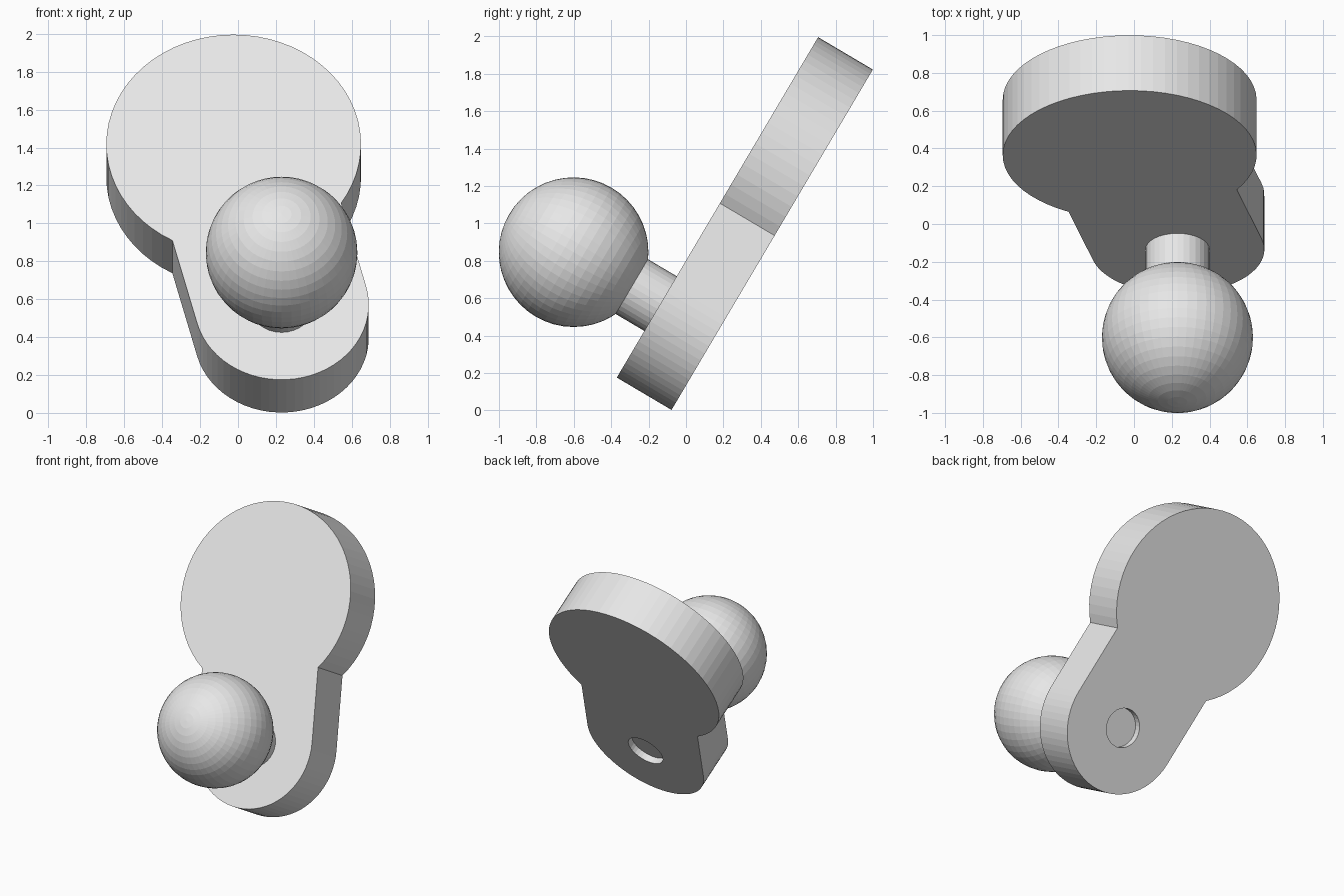
import bpy, bmesh
from math import atan2, asin, cos, sin, pi, radians, hypot
from mathutils import Matrix, Vector

cube = bpy.data.objects.get("Cube")
if cube:
    bpy.data.objects.remove(cube)

grey = bpy.data.materials.new("plain_grey")
grey.use_nodes = True
grey.diffuse_color = (0.8, 0.8, 0.8, 1)
grey.node_tree.nodes["Principled BSDF"].inputs["Base Color"].default_value = (0.8, 0.8, 0.8, 1)

# Shared tilted frame: origin on the front face at the small end, z out of the plate
FRAME = Matrix.Translation((0.23, -0.136, 0.571)) @ Matrix.Rotation(radians(59.4), 4, "X")
SMALL_R, BIG_R, THICK = 0.46, 0.672, 0.34
BIG = Vector((-0.253, 0.983))


def add_object(name, bm):
    bmesh.ops.recalc_face_normals(bm, faces=bm.faces)
    mesh = bpy.data.meshes.new(name)
    bm.to_mesh(mesh)
    bm.free()
    mesh.materials.append(grey)
    obj = bpy.data.objects.new(name, mesh)
    bpy.context.collection.objects.link(obj)
    obj.matrix_world = FRAME
    return obj


def cylinder(name, radius, z0, z1, sides=32):
    bm = bmesh.new()
    bmesh.ops.create_cone(bm, cap_ends=True, segments=sides, radius1=radius, radius2=radius,
                          depth=z1 - z0, matrix=Matrix.Translation((0, 0, (z0 + z1) / 2)))
    return add_object(name, bm)


def arc(centre, radius, start, end, steps):
    angles = [start + (end - start) * i / steps for i in range(steps + 1)]
    return [(centre[0] + radius * cos(a), centre[1] + radius * sin(a)) for a in angles]


# Plate: large disc joined to a straight-sided rounded tab
axis = atan2(BIG.y, BIG.x)
half_gap = asin(SMALL_R / BIG_R)
outline = arc((0, 0), SMALL_R, axis + pi / 2, axis + 3 * pi / 2, 32)
outline += arc(BIG, BIG_R, axis - pi + half_gap, axis + pi - half_gap, 49)
bm = bmesh.new()
face = bm.faces.new([bm.verts.new((x, y, 0)) for x, y in outline])
side = bmesh.ops.extrude_face_region(bm, geom=[face])
bmesh.ops.translate(bm, vec=(0, 0, -THICK),
                    verts=[v for v in side["geom"] if isinstance(v, bmesh.types.BMVert)])
plate = add_object("plate", bm)

# Shallow round recess in the back of the plate
cutter = cylinder("recess_cutter", 0.137, -THICK - 0.1, -THICK + 0.05)
cutter.hide_render = True
cutter.hide_viewport = True
cutter.display_type = "WIRE"
cut = plate.modifiers.new("recess", "BOOLEAN")
cut.operation = "DIFFERENCE"
cut.solver = "EXACT"
cut.object = cutter

# Post and ball
cylinder("post", 0.17, -0.05, 0.3)
bm = bmesh.new()
bmesh.ops.create_uvsphere(bm, u_segments=48, v_segments=24, radius=0.4,
                          matrix=Matrix.Translation((0, 0, 0.54)))
add_object("ball", bm)
